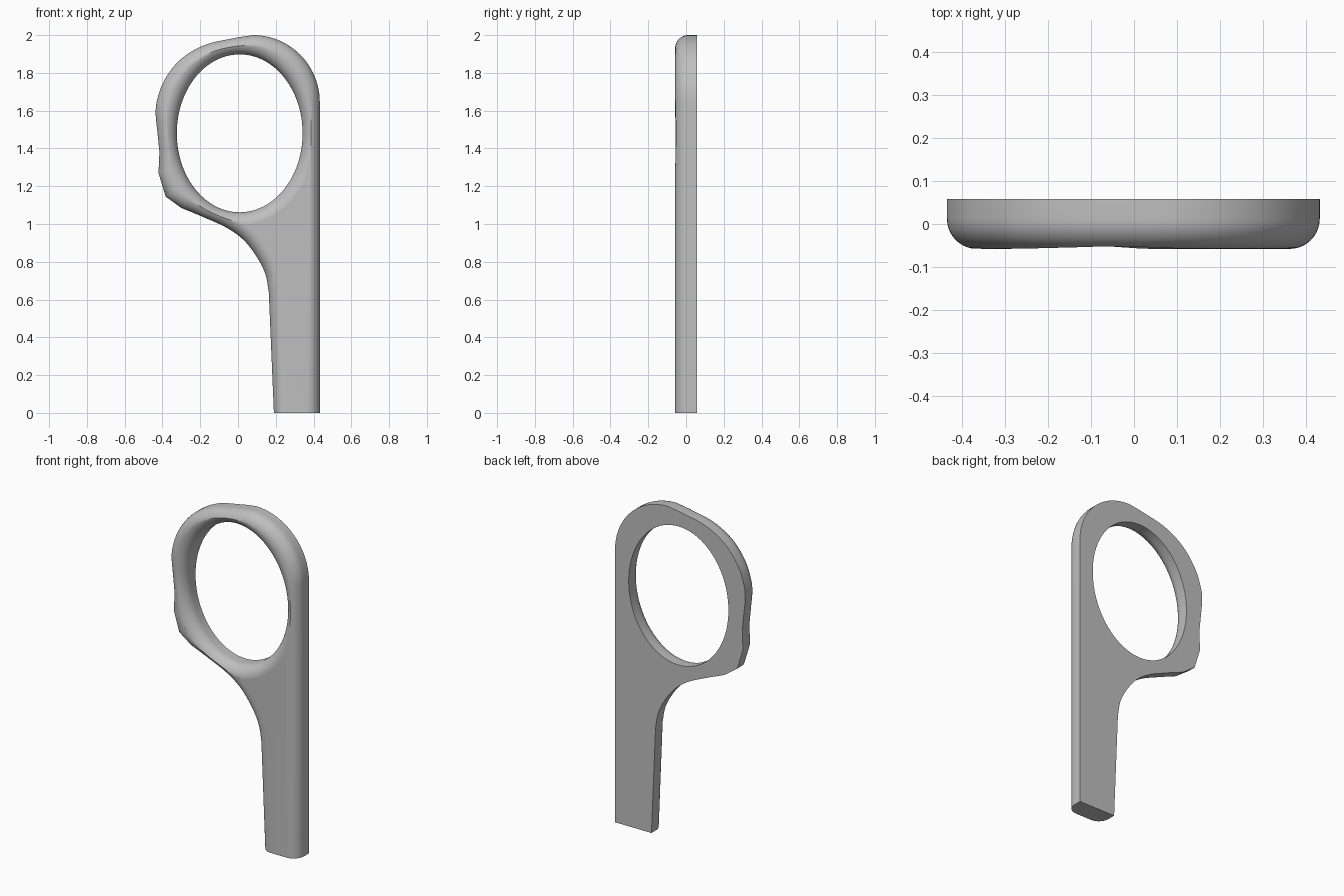
import bpy, bmesh, math
from mathutils import Vector

cube = bpy.data.objects.get("Cube")
if cube:
    bpy.data.objects.remove(cube, do_unlink=True)

HALF, ROUND = 0.058, 0.07      # half thickness, front edge rounding

grey = bpy.data.materials.new("light_grey")
grey.use_nodes = True
grey.diffuse_color = (0.52, 0.52, 0.52, 1)
grey.node_tree.nodes["Principled BSDF"].inputs["Base Color"].default_value = grey.diffuse_color


def spline(points, steps=6):
    """Smooth curve through the points."""
    p = [Vector(q) for q in points]
    p = [2 * p[0] - p[1]] + p + [2 * p[-1] - p[-2]]
    out = []
    for a, b, c, d in zip(p, p[1:], p[2:], p[3:]):
        for i in range(steps):
            t = i / steps
            out.append(0.5 * (2 * b + (c - a) * t + (2 * a - 5 * b + 4 * c - d) * t**2
                              + (3 * b - a - 3 * c + d) * t**3))
    return out + [p[-2]]


def offset(loop, dist):
    """Move a counter-clockwise loop inward by dist."""
    out = []
    for i, p in enumerate(loop):
        d1 = (p - loop[i - 1]).normalized()
        d2 = (loop[(i + 1) % len(loop)] - p).normalized()
        n1, n2 = Vector((-d1.y, d1.x)), Vector((-d2.y, d2.x))
        q = p + (n1 + n2) * dist / (1 + n1.dot(n2))
        if abs(p.y) < 1e-6:
            q.y = 0            # the foot stays square
        out.append(q)
    return out


def stack(name, layers):
    """Solid skinned through (depth, loop) layers."""
    bm = bmesh.new()
    rings = [[bm.verts.new((p.x, y, p.y)) for p in loop] for y, loop in layers]
    for a, b in zip(rings, rings[1:]):
        for i in range(len(a)):
            j = (i + 1) % len(a)
            bm.faces.new((a[i], a[j], b[j], b[i]))
    bm.faces.new(rings[0])
    bm.faces.new(rings[-1])
    bmesh.ops.recalc_face_normals(bm, faces=bm.faces)
    mesh = bpy.data.meshes.new(name)
    bm.to_mesh(mesh)
    bm.free()
    mesh.materials.append(grey)
    obj = bpy.data.objects.new(name, mesh)
    bpy.context.collection.objects.link(obj)
    return obj


def rounding(loop, sign, last):
    """Layers of a quarter-round towards the front."""
    layers = []
    for i in range(11):
        a = math.radians(last) * i / 10
        layers.append((-HALF + ROUND * (1 - math.sin(a)),
                       offset(loop, sign * ROUND * (1 - math.cos(a)))))
    return layers


# Outline: straight outer edge, round crown, wavy side, chin and handle
outline = [Vector((0.19, 0)), Vector((0.433, 0))]
for i in range(25):
    a = math.radians(90) * i / 24
    outline.append(Vector((0.08 + 0.353 * math.cos(a), 1.645 + 0.355 * math.sin(a))))
outline += spline([(0.0, 1.988), (-0.17, 1.95), (-0.3, 1.875), (-0.385, 1.77),
                   (-0.425, 1.67), (-0.436, 1.59), (-0.426, 1.48), (-0.416, 1.38)])
outline += [Vector((-0.421, 1.27)), Vector((-0.383, 1.145))]
outline += spline([(-0.3, 1.085), (-0.18, 1.035), (-0.06, 0.98), (0.03, 0.915),
                   (0.1, 0.825), (0.145, 0.735), (0.163, 0.64)])

body = stack("ring_and_handle", [(HALF, outline)] + rounding(outline, 1, 90))

# Oval opening with a flared front edge
oval = []
for i in range(96):
    a = math.tau * i / 96
    oval.append(Vector((0.009 + 0.333 * math.cos(a), 1.48 + 0.418 * math.sin(a))))
flare = rounding(oval, -1, 86)
cutter = stack("opening_cutter", [(0.2, oval)] + flare + [(-0.2, flare[-1][1])])
cutter.hide_render = True

cut = body.modifiers.new("opening", 'BOOLEAN')
cut.operation = 'DIFFERENCE'
cut.solver = 'EXACT'
cut.object = cutter
bpy.ops.object.select_all(action='DESELECT')
body.select_set(True)
bpy.context.view_layer.objects.active = body
bpy.ops.object.modifier_apply(modifier=cut.name)
bpy.data.objects.remove(cutter, do_unlink=True)
bpy.ops.object.shade_smooth_by_angle(angle=math.radians(35))
